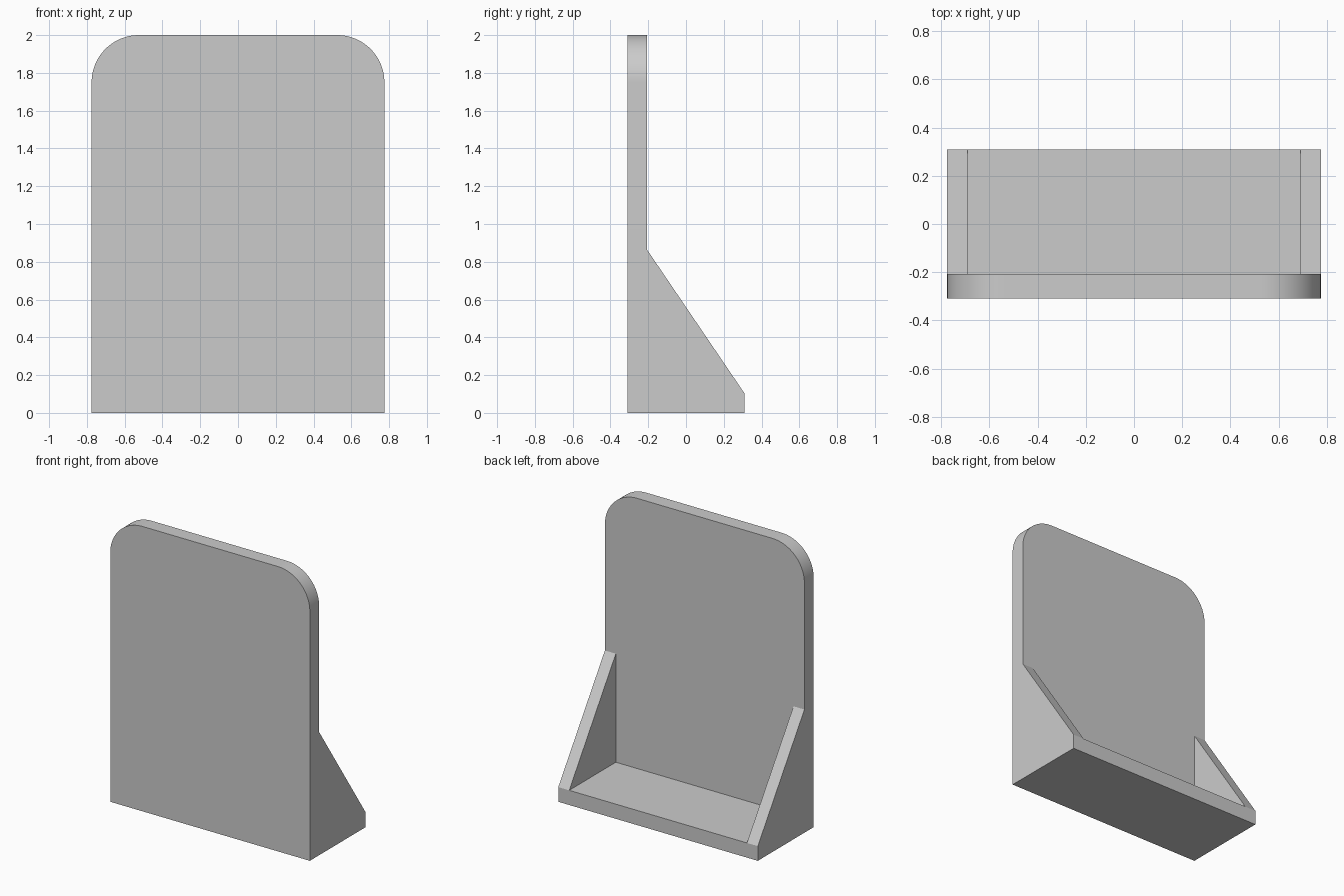
import bpy
import math
from mathutils import Matrix, Vector

cube = bpy.data.objects.get("Cube")
if cube:
    bpy.data.objects.remove(cube, do_unlink=True)

# Main dimensions
HALF_W, HEIGHT, RADIUS = 0.775, 2.0, 0.25
FRONT, BACK = -0.31, 0.31
THICK, RIB, RIB_TOP = 0.103, 0.085, 0.865
INNER = FRONT + THICK

grey = bpy.data.materials.new("plain_grey")
grey.use_nodes = True
colour = (0.6, 0.6, 0.6, 1)
grey.diffuse_color = colour
grey.node_tree.nodes["Principled BSDF"].inputs["Base Color"].default_value = colour


def prism(name, profile, axis, start, end):
    """Extrude a 2D profile (across, z) along the x or y axis."""
    def place(a, z, d):
        return (d, a, z) if axis == "x" else (a, d, z)
    n = len(profile)
    verts = [place(a, z, d) for d in (start, end) for a, z in profile]
    faces = [list(range(n)), list(range(2 * n - 1, n - 1, -1))]
    faces += [[i, i + n, (i + 1) % n + n, (i + 1) % n] for i in range(n)]
    if axis == "x":
        faces = [f[::-1] for f in faces]
    mesh = bpy.data.meshes.new(name)
    mesh.from_pydata(verts, [], faces)
    mesh.materials.append(grey)
    obj = bpy.data.objects.new(name, mesh)
    bpy.context.collection.objects.link(obj)
    return obj


# Upright panel with two rounded top corners
arc = [(HALF_W - RADIUS + RADIUS * math.cos(t), HEIGHT - RADIUS + RADIUS * math.sin(t))
       for t in (math.pi / 2 * i / 24 for i in range(25))]
outline = [(HALF_W, 0)] + arc + [(-x, z) for x, z in reversed(arc)] + [(-HALF_W, 0)]
stand = prism("upright_panel_stand", outline, "y", FRONT, INNER)

# Base slab and the two sloped side ribs
base = prism("base_slab", [(FRONT, 0), (BACK, 0), (BACK, THICK), (FRONT, THICK)],
             "x", -HALF_W, HALF_W)
rib = [(FRONT, 0), (BACK, 0), (BACK, THICK), (INNER, RIB_TOP), (FRONT, RIB_TOP)]
left_rib = prism("left_rib", rib, "x", HALF_W - RIB, HALF_W)
right_rib = prism("right_rib", rib, "x", -HALF_W, RIB - HALF_W)

# Merge everything into one seamless body
bpy.context.view_layer.objects.active = stand
for part in (base, left_rib, right_rib):
    union = stand.modifiers.new("union", "BOOLEAN")
    union.operation, union.solver, union.object = "UNION", "EXACT", part
    bpy.ops.object.modifier_apply(modifier=union.name)
    bpy.data.objects.remove(part, do_unlink=True)

bpy.ops.object.select_all(action="DESELECT")
stand.select_set(True)
bpy.ops.object.shade_smooth_by_angle(angle=math.radians(30))
